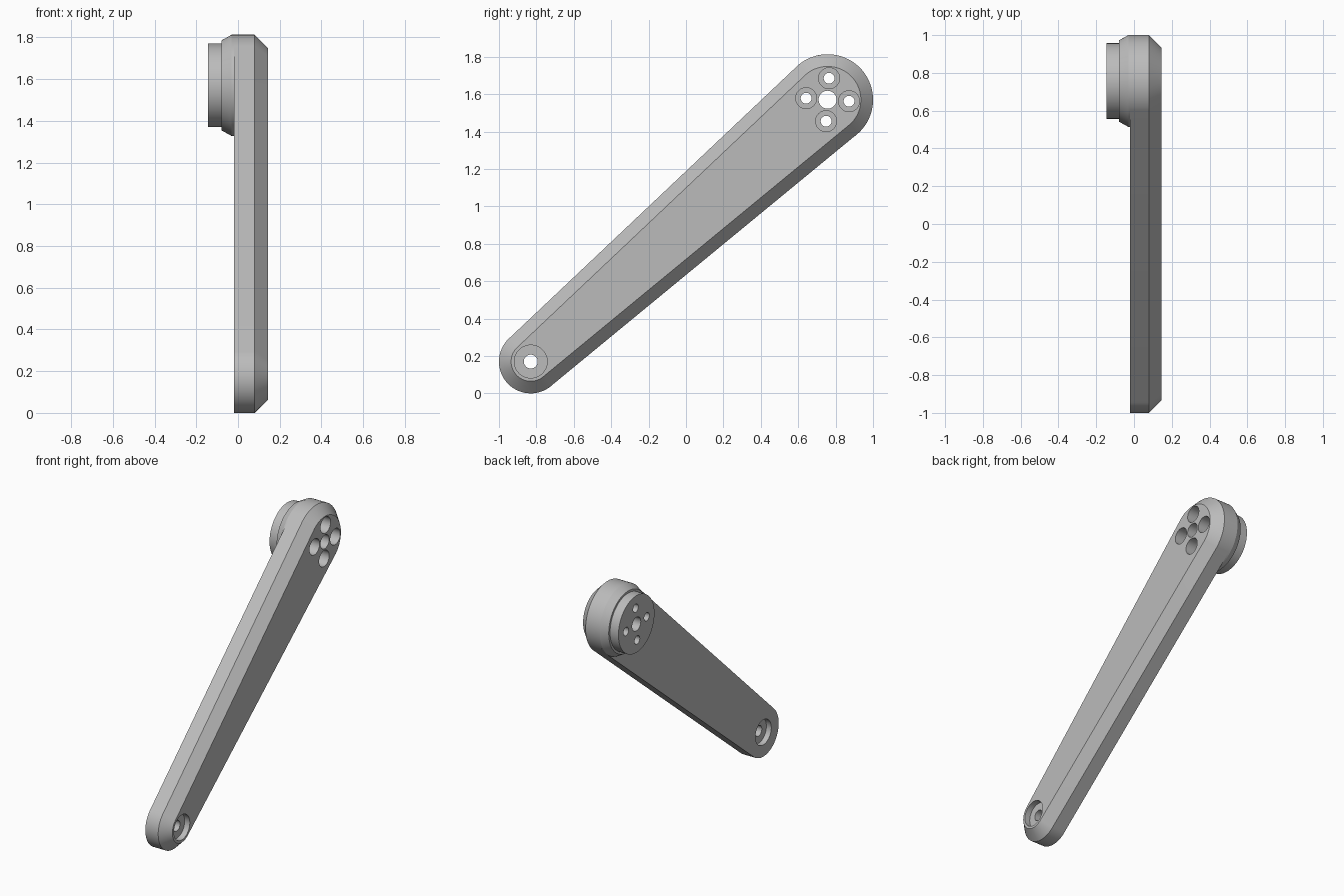
import bpy, bmesh
from math import pi, sin, cos, atan2, acos, hypot, radians

cube = bpy.data.objects.get("Cube")
if cube:
    bpy.data.objects.remove(cube, do_unlink=True)

steel = bpy.data.materials.new("satin_grey")
steel.use_nodes = True
GREY = (0.5, 0.5, 0.5, 1)
steel.diffuse_color = GREY
steel.node_tree.nodes["Principled BSDF"].inputs["Base Color"].default_value = GREY

BIG, SMALL = (0.757, 1.57), (-0.83, 0.17)      # end centres (y, z)
R_BIG, R_SMALL = 0.243, 0.17


def circle(c, r, n=64):
    return [(c[0] + r * cos(2 * pi * i / n), c[1] + r * sin(2 * pi * i / n)) for i in range(n)]


def arc(c, r, a0, a1, n=48):
    steps = [a0 + (a1 - a0) * i / n for i in range(n + 1)]
    return [(c[0] + r * cos(a), c[1] + r * sin(a)) for a in steps]


def tapered_slot(inset):
    """Two round ends joined by tangent lines."""
    dy, dz = BIG[0] - SMALL[0], BIG[1] - SMALL[1]
    axis = atan2(dz, dy)
    t = acos((R_BIG - R_SMALL) / hypot(dy, dz))
    return (arc(BIG, R_BIG - inset, axis - t, axis + t)
            + arc(SMALL, R_SMALL - inset, axis + t, axis + 2 * pi - t))


def loft(bm, sections):
    """Closed solid through (x, outline) sections."""
    rings = [[bm.verts.new((x, y, z)) for y, z in pts] for x, pts in sections]
    n = len(rings[0])
    for a, b in zip(rings, rings[1:]):
        for i in range(n):
            j = (i + 1) % n
            bm.faces.new((a[i], a[j], b[j], b[i]))
    bm.faces.new(rings[0])
    bm.faces.new(rings[-1])


def turned(bm, c, profile, n=64):
    loft(bm, [(x, circle(c, r, n)) for x, r in profile])


def finish(name, bm):
    bmesh.ops.recalc_face_normals(bm, faces=bm.faces)
    mesh = bpy.data.meshes.new(name)
    bm.to_mesh(mesh)
    bm.free()
    mesh.materials.append(steel)
    ob = bpy.data.objects.new(name, mesh)
    bpy.context.collection.objects.link(ob)
    return ob


# Arm plate with a chamfered outer edge
bm = bmesh.new()
loft(bm, [(-0.02, tapered_slot(0)), (0.08, tapered_slot(0)), (0.145, tapered_slot(0.065))])
arm = finish("crank_arm", bm)

# Stepped round boss on the inner side
bm = bmesh.new()
turned(bm, BIG, [(-0.02, R_BIG), (-0.03, R_BIG), (-0.08, 0.215), (-0.08, 0.2), (-0.145, 0.2)], 96)
boss = finish("hub_boss", bm)

# Cutter: centre bore, four counterbored bolt holes, pivot hole recessed on both sides
bm = bmesh.new()
turned(bm, BIG, [(-0.3, 0.048), (0.3, 0.048)], 48)
for k in range(4):
    a = radians(-4 + 90 * k)
    c = (BIG[0] + 0.115 * cos(a), BIG[1] + 0.115 * sin(a))
    turned(bm, c, [(-0.3, 0.029), (-0.055, 0.029), (-0.055, 0.056), (0.3, 0.056)], 48)
turned(bm, SMALL, [(-0.3, 0.088), (0.018, 0.088), (0.018, 0.037),
                   (0.105, 0.037), (0.105, 0.088), (0.3, 0.088)])
cutter = finish("hole_cutter", bm)
cutter.hide_render = True

for ob in (arm, boss):
    mod = ob.modifiers.new("holes", 'BOOLEAN')
    mod.operation = 'DIFFERENCE'
    mod.solver = 'EXACT'
    mod.object = cutter
    bpy.ops.object.select_all(action='DESELECT')
    ob.select_set(True)
    bpy.context.view_layer.objects.active = ob
    bpy.ops.object.modifier_apply(modifier=mod.name)
    bpy.ops.object.shade_smooth_by_angle(angle=radians(25))

bpy.data.objects.remove(cutter, do_unlink=True)
